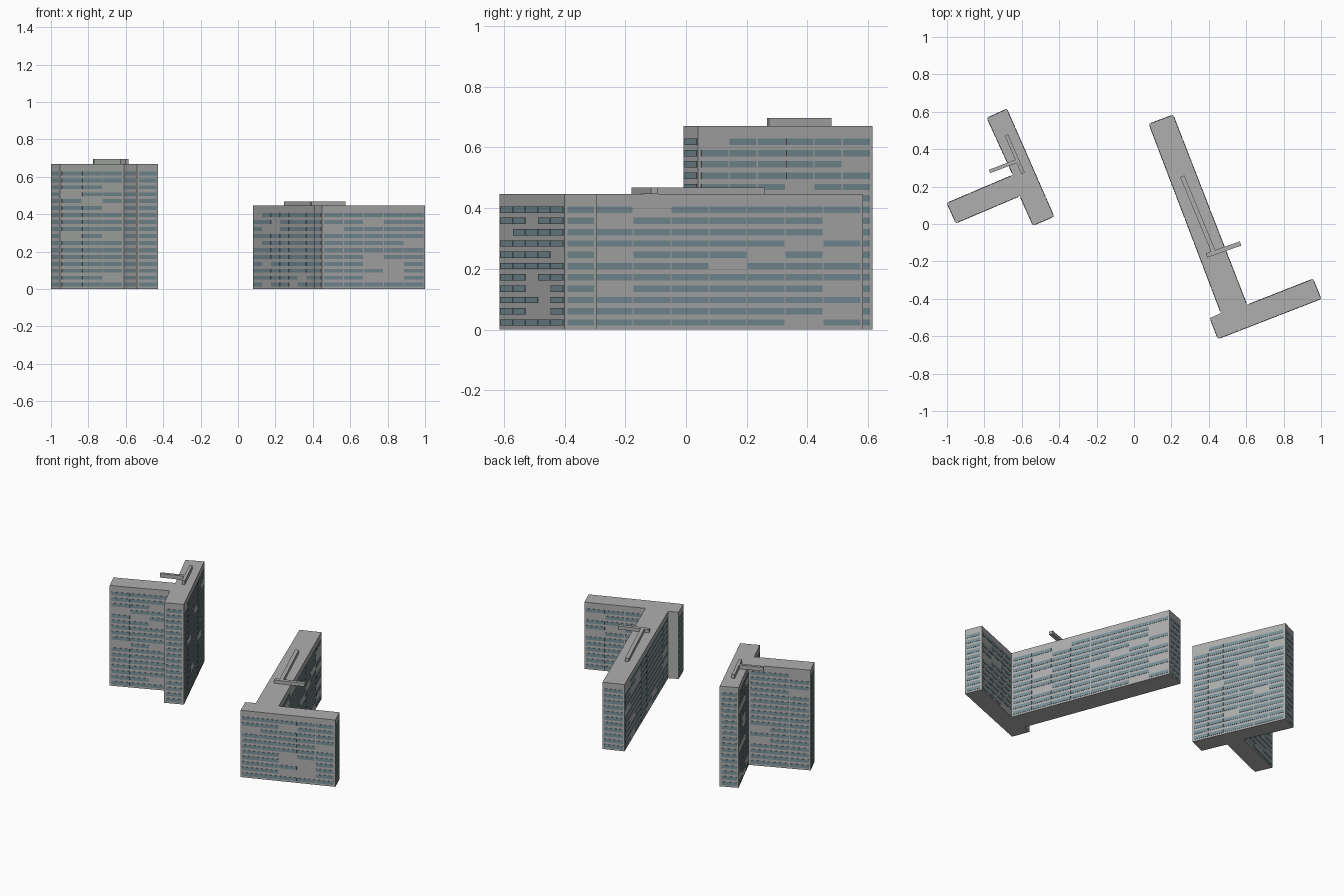
import bpy, bmesh, random
from mathutils import Vector

random.seed(4)
cube = bpy.data.objects.get("Cube")
if cube:
    bpy.data.objects.remove(cube)

STOREY = 0.0372
PANE_HEIGHT = 0.021
PANE_BASE = 0.0125
PANE_OUT = 0.002


def material(name, colour):
    mat = bpy.data.materials.new(name)
    mat.use_nodes = True
    mat.diffuse_color = (*colour, 1)
    bsdf = next(n for n in mat.node_tree.nodes if n.type == "BSDF_PRINCIPLED")
    bsdf.inputs["Base Color"].default_value = (*colour, 1)
    bsdf.inputs["Roughness"].default_value = 0.8
    return mat


concrete = material("grey concrete", (0.42, 0.43, 0.42))
glass = material("blue grey glass", (0.19, 0.28, 0.31))


def finish(bm, name, mat):
    bmesh.ops.recalc_face_normals(bm, faces=bm.faces)
    mesh = bpy.data.meshes.new(name)
    bm.to_mesh(mesh)
    bm.free()
    mesh.materials.append(mat)
    obj = bpy.data.objects.new(name, mesh)
    bpy.context.collection.objects.link(obj)
    return obj


def extrude_outline(bm, outline, z0, z1):
    """Closed prism above a flat outline."""
    face = bm.faces.new([bm.verts.new((x, y, z0)) for x, y in outline])
    top = bmesh.ops.extrude_face_region(bm, geom=[face], use_keep_orig=True)["geom"]
    verts = [v for v in top if isinstance(v, bmesh.types.BMVert)]
    bmesh.ops.translate(bm, verts=verts, vec=(0, 0, z1 - z0))


def strip(a, b, left, right):
    """Outline of a strip from a to b, with offsets to each side."""
    a, b = Vector(a), Vector(b)
    d = (b - a).normalized()
    n = Vector((d.y, -d.x))
    return [a - n * left, a + n * right, b + n * right, b - n * left]


def building(name, outline, columns, storeys, gaps):
    """Slab block with rows of thin window plates on each wall."""
    bm = bmesh.new()
    extrude_outline(bm, outline, 0, storeys * STOREY)
    finish(bm, name + "_walls", concrete)

    bm = bmesh.new()
    margin, joint = 0.008, 0.0025
    for side, count in enumerate(columns):
        a = Vector(outline[side])
        b = Vector(outline[(side + 1) % len(outline)])
        run = b - a
        d = run.normalized()
        cell = (run.length - 2 * margin) / max(count, 1)
        for row in range(storeys - 1):
            z = PANE_BASE + row * STOREY
            for col in range(count):
                if side in gaps:
                    skip = (col, row) in gaps[side]
                else:
                    skip = count > 1 and random.random() < 0.12
                if skip:
                    continue
                start = a + d * (margin + col * cell + joint)
                end = a + d * (margin + (col + 1) * cell - joint)
                extrude_outline(bm, strip(start, end, 0.001, PANE_OUT),
                                z, z + PANE_HEIGHT)
    finish(bm, name + "_windows", glass)


def roof_ducts(name, bars, half_width, z0, z1):
    for i, (a, b) in enumerate(bars):
        bm = bmesh.new()
        extrude_outline(bm, strip(a, b, half_width, half_width), z0, z1)
        finish(bm, f"{name}_{i + 1}", concrete)


# Long low block with a cross wing at the front
low_outline = [(0.08, 0.535), (0.465, -0.476), (0.406, -0.503), (0.449, -0.614),
               (1.0, -0.4), (0.957, -0.294), (0.604, -0.433), (0.209, 0.583)]
low_gaps = {6: {(2, 10), (1, 9), (7, 9), (7, 8), (6, 7), (1, 6), (5, 6), (7, 6),
                (4, 5), (1, 3), (7, 3), (7, 1), (6, 0)}}
building("low_block", low_outline, [8, 0, 1, 5, 1, 3, 8, 1], 12, low_gaps)
roof_ducts("low_roof_duct",
           [((0.258, 0.255), (0.43, -0.16)), ((0.388, -0.168), (0.57, -0.104))],
           0.012, 12 * STOREY, 0.468)

# Tall block with a side wing
tall_outline = [(-0.786, 0.567), (-0.647, 0.262), (-1.0, 0.112), (-0.952, 0.005),
                (-0.61, 0.15), (-0.54, -0.008), (-0.428, 0.04), (-0.68, 0.615)]
tall_gaps = {3: {(2, 14), (0, 13), (1, 12), (2, 11), (0, 7), (2, 7), (2, 1)},
             6: {(0, 16), (5, 14), (3, 12), (1, 9), (4, 6), (2, 3)}}
building("tall_block", tall_outline, [3, 3, 1, 3, 1, 1, 6, 1], 18, tall_gaps)
roof_ducts("tall_roof_duct",
           [((-0.682, 0.476), (-0.593, 0.27)), ((-0.772, 0.281), (-0.625, 0.337))],
           0.0095, 18 * STOREY, 0.696)
